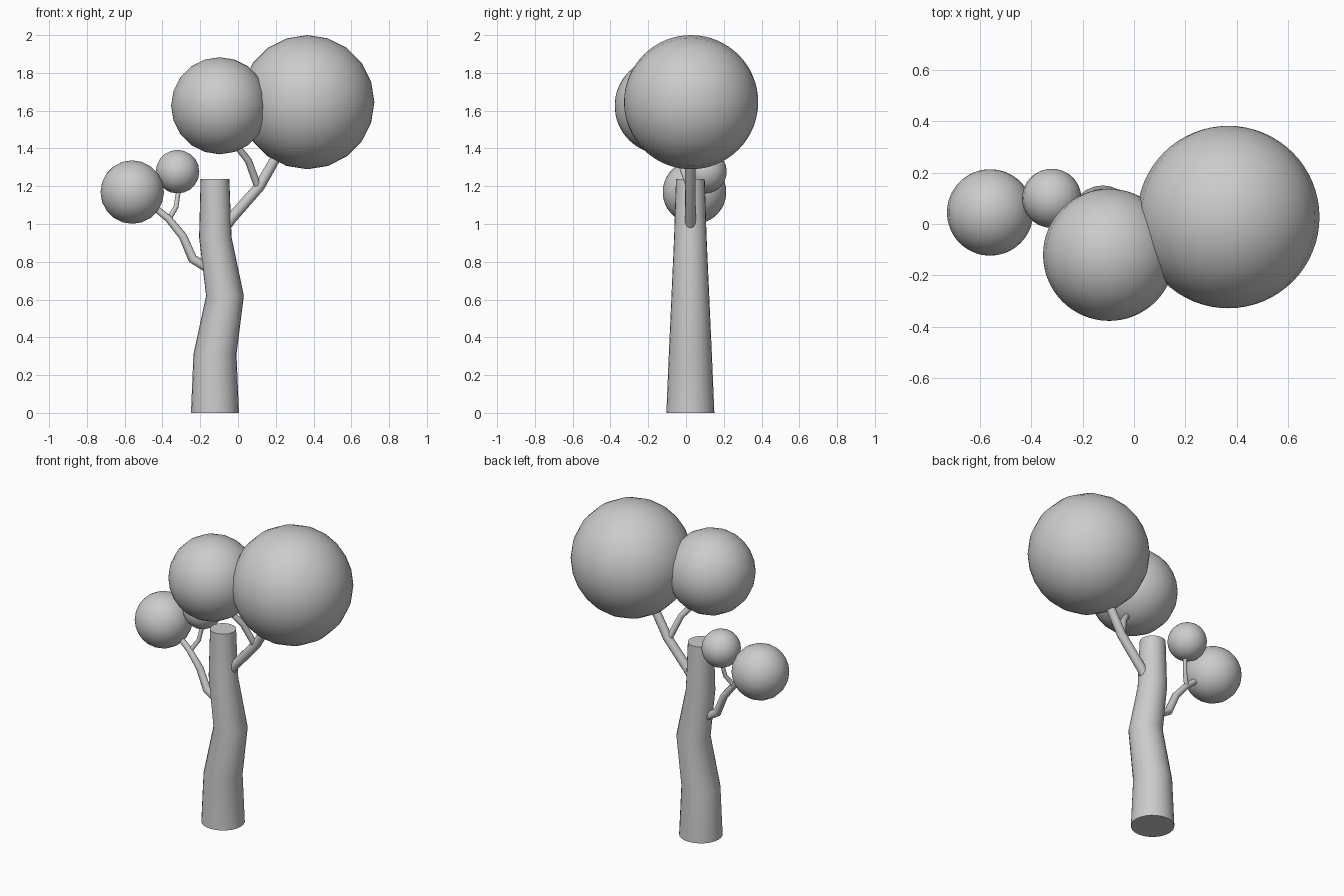
import bpy, bmesh, math
from mathutils import Vector, Matrix

if "Cube" in bpy.data.objects:
    bpy.data.objects.remove(bpy.data.objects["Cube"])


def finish(name, bm):
    bmesh.ops.recalc_face_normals(bm, faces=bm.faces)
    me = bpy.data.meshes.new(name)
    bm.to_mesh(me)
    bm.free()
    ob = bpy.data.objects.new(name, me)
    bpy.context.collection.objects.link(ob)
    bpy.ops.object.select_all(action='DESELECT')
    ob.select_set(True)
    bpy.context.view_layer.objects.active = ob
    bpy.ops.object.shade_smooth_by_angle(angle=math.radians(40))
    return ob


def tube(name, path, sides, level_rings=False):
    """Capped tapering tube through (x, y, z, radius) points."""
    bm = bmesh.new()
    pts = [Vector(p[:3]) for p in path]
    rings = []
    for i, p in enumerate(pts):
        before = (p - pts[i - 1]).normalized() if i else Vector()
        after = (pts[i + 1] - p).normalized() if i < len(pts) - 1 else Vector()
        d = Vector((0, 0, 1)) if level_rings else (before + after).normalized()
        u = Vector((0, 1, 0)).cross(d).normalized()
        v = d.cross(u)
        ring = []
        for k in range(sides):
            a = 2 * math.pi * k / sides
            ring.append(bm.verts.new(p + path[i][3] * (u * math.cos(a) + v * math.sin(a))))
        rings.append(ring)
    for lo, hi in zip(rings, rings[1:]):
        for k in range(sides):
            j = (k + 1) % sides
            bm.faces.new((lo[k], lo[j], hi[j], hi[k]))
    bm.faces.new(rings[0])
    bm.faces.new(rings[-1])
    return finish(name, bm)


def foliage(name, centre, r):
    """Ball with its poles along y, as the facets in the front outline show."""
    bm = bmesh.new()
    mat = Matrix.Translation(centre) @ Matrix.Rotation(math.pi / 2, 4, 'X')
    bmesh.ops.create_uvsphere(bm, u_segments=20, v_segments=32, radius=r, matrix=mat)
    return finish(name, bm)


Y = 0.023

# Trunk
tube("trunk", [(-0.122, Y, 0, 0.127), (-0.122, Y, 0.31, 0.114), (-0.069, Y, 0.62, 0.1),
               (-0.12, Y, 0.93, 0.086), (-0.122, Y, 1.237, 0.076)], 24, True)

# Branches
tube("right_branch", [(-0.08, Y, 0.97, 0.03), (-0.035, Y, 1.03, 0.029),
                      (0.115, Y, 1.2, 0.028), (0.24, Y, 1.42, 0.026)], 12)
tube("right_twig", [(0.108, Y, 1.19, 0.02), (0.055, -0.03, 1.335, 0.019),
                    (-0.02, -0.08, 1.43, 0.017)], 12)
tube("left_branch", [(-0.14, Y, 0.755, 0.025), (-0.24, 0.027, 0.815, 0.025),
                     (-0.292, 0.03, 0.935, 0.022), (-0.37, 0.035, 1.03, 0.019),
                     (-0.5, 0.045, 1.135, 0.016)], 12)
tube("left_twig", [(-0.37, 0.035, 1.02, 0.014), (-0.328, 0.07, 1.09, 0.013),
                   (-0.31, 0.095, 1.21, 0.012)], 12)

# Foliage balls
foliage("foliage_large", (0.367, 0.027, 1.645), 0.355)
foliage("foliage_medium", (-0.097, -0.12, 1.626), 0.257)
foliage("foliage_left", (-0.56, 0.045, 1.169), 0.168)
foliage("foliage_small", (-0.32, 0.1, 1.277), 0.115)
